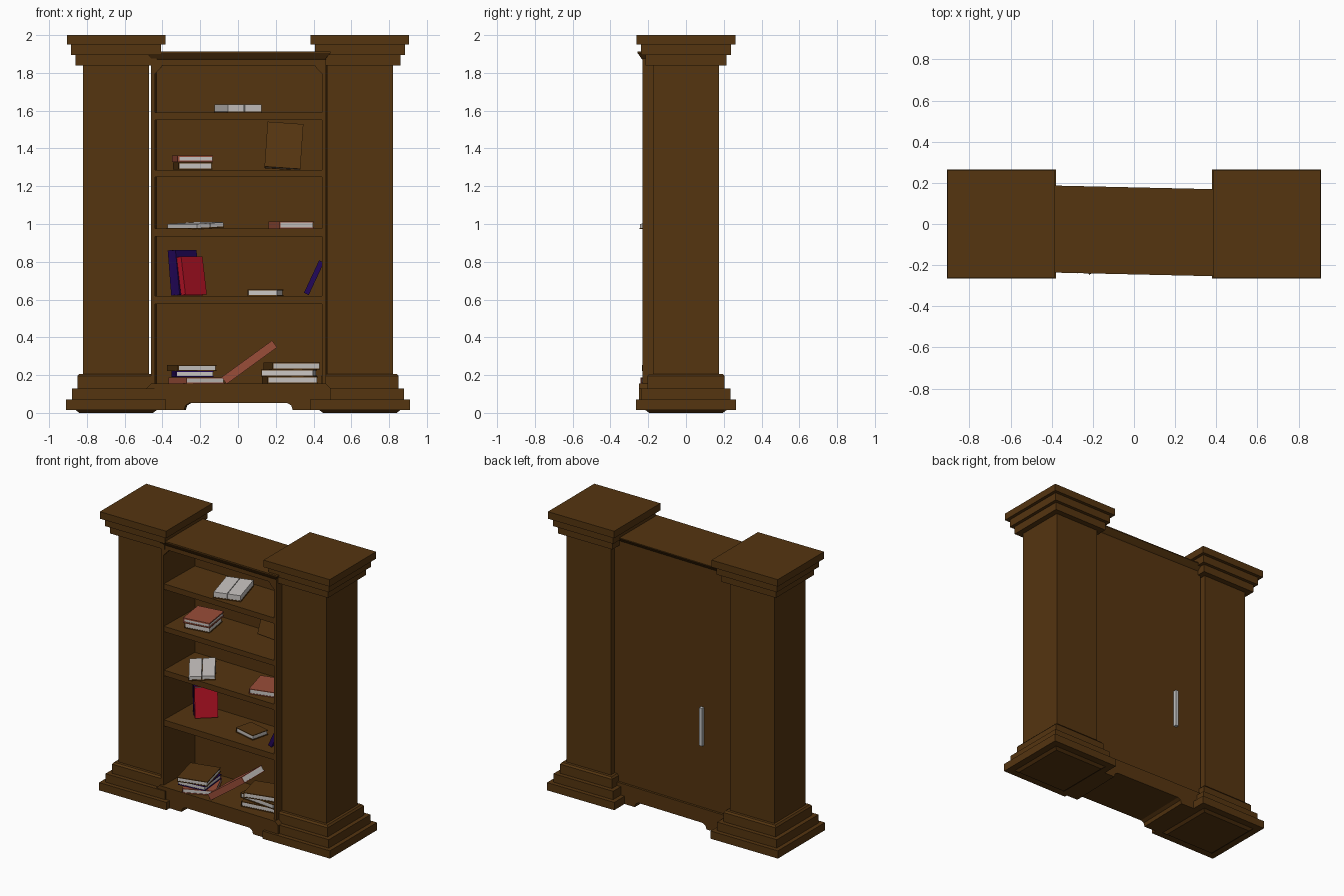
import bpy, bmesh
from math import radians
from mathutils import Matrix

if "Cube" in bpy.data.objects:
    bpy.data.objects.remove(bpy.data.objects["Cube"])


def material(name, rgb):
    m = bpy.data.materials.new(name)
    m.diffuse_color = (*rgb, 1)
    m.use_nodes = True
    m.node_tree.nodes["Principled BSDF"].inputs["Base Color"].default_value = m.diffuse_color
    return m


WOOD = material("dark brown wood", (0.090, 0.035, 0.005))
PAGES = material("off white paper", (0.60, 0.57, 0.55))
TERRA = material("terracotta cover", (0.32, 0.075, 0.040))
RED = material("red cover", (0.45, 0.006, 0.018))
BLUE = material("dark blue cover", (0.016, 0.002, 0.100))
METAL = material("light grey metal", (0.55, 0.55, 0.55))

# the bookcase is a hidden door, standing slightly ajar
AJAR = Matrix.Rotation(radians(-1.3), 4, 'Z')


def finish(name, bm, mats, matrix=None):
    bmesh.ops.recalc_face_normals(bm, faces=bm.faces)
    me = bpy.data.meshes.new(name)
    bm.to_mesh(me)
    bm.free()
    for m in mats:
        me.materials.append(m)
    ob = bpy.data.objects.new(name, me)
    bpy.context.collection.objects.link(ob)
    if matrix is not None:
        ob.matrix_world = matrix
    return ob


def add_box(bm, x0, x1, y0, y1, z0, z1, mi=0):
    m = Matrix.Translation(((x0 + x1) / 2, (y0 + y1) / 2, (z0 + z1) / 2)) \
        @ Matrix.Diagonal((x1 - x0, y1 - y0, z1 - z0, 1))
    vs = bmesh.ops.create_cube(bm, size=1, matrix=m)["verts"]
    for f in {f for v in vs for f in v.link_faces}:
        f.material_index = mi


def box(name, *b, mat=WOOD):
    bm = bmesh.new()
    add_box(bm, *b)
    return finish(name, bm, [mat], AJAR)


def prism(name, pts, y0, y1):
    """Extrude an x-z outline from y0 to y1."""
    bm = bmesh.new()
    f = bm.faces.new([bm.verts.new((x, y0, z)) for x, z in pts])
    r = bmesh.ops.extrude_face_region(bm, geom=[f])
    for v in r["geom"]:
        if isinstance(v, bmesh.types.BMVert):
            v.co.y = y1
    return finish(name, bm, [WOOD], AJAR)


def loft(name, rings, matrix=None):
    """Stack of rectangles (x0, x1, y0, y1, z), bridged and capped."""
    bm = bmesh.new()
    loops = [[bm.verts.new(p) for p in
              ((a, c, z), (b, c, z), (b, d, z), (a, d, z))]
             for a, b, c, d, z in rings]
    for lo, hi in zip(loops, loops[1:]):
        for i in range(4):
            j = (i + 1) % 4
            bm.faces.new((lo[i], lo[j], hi[j], hi[i]))
    bm.faces.new(loops[0])
    bm.faces.new(loops[-1])
    return finish(name, bm, [WOOD], matrix)


# square columns with stepped base and capital: (half width, height)
PROFILE = [(.195, 0), (.215, .015), (.265, .015), (.265, .07), (.235, .07),
           (.235, .13), (.205, .13), (.205, .195), (.195, .207), (.175, .207),
           (.175, 1.84), (.215, 1.84), (.215, 1.895), (.238, 1.895),
           (.238, 1.95), (.261, 1.95), (.261, 2.0)]
for side, cx in (("left", -.645), ("right", .645)):
    loft(side + "_column", [(cx - h, cx + h, -h, h, z) for h, z in PROFILE])

# bookcase carcass
L, R, FRONT, BACK = -.455, .47, -.22, .122
box("left_side_panel", L, L + .02, FRONT, BACK, .155, 1.84)
box("right_side_panel", R - .02, R, FRONT, BACK, .155, 1.84)
box("back_panel", L, R, BACK, .142, .155, 1.87)
box("top_board", L, R, FRONT, BACK, 1.84, 1.87)
FLOORS = [.62, .975, 1.287, 1.59]
for i, (z, t) in enumerate(zip(FLOORS, (.043, .04, .038, .04))):
    box(f"shelf_{i + 1}", L + .02, R - .02, FRONT + .004, BACK, z - t, z)

# chamfered corners at the top of the opening
for name, x, s in (("left", L + .02, 1), ("right", R - .02, -1)):
    prism(name + "_corner_block",
          [(x, 1.84), (x + s * .04, 1.84), (x + s * .03, 1.825), (x, 1.795)],
          FRONT, FRONT + .02)

# flared cornice
loft("cornice", [(L, R, FRONT, .142, 1.87), (L, R, FRONT - .006, .15, 1.877),
                 (L - .025, R + .025, -.245, .178, 1.905),
                 (L - .025, R + .025, -.245, .178, 1.912)], AJAR)

# plinth with a shallow arch cut between its feet
prism("plinth", [(-.48, .015), (-.28, .015), (-.272, .04), (-.25, .053),
                 (.265, .053), (.287, .04), (.295, .015), (.495, .015),
                 (.495, .13), (.47, .155), (L, .155), (-.48, .13)],
      -.237, .158)

# pull handle on the back of the door
box("door_handle", -.25, -.226, .142, .164, .60, .87, mat=METAL)


# books: cover boards with a spine on local -x, paper block inset between
def book(name, size, loc, rot=(0, 0, 0), cover=WOOD, board=.005):
    w, d, t = (s / 2 for s in size)
    bm = bmesh.new()
    add_box(bm, -w, w, -d, d, -t, -t + board)
    add_box(bm, -w, w, -d, d, t - board, t)
    add_box(bm, -w, -w + board, -d, d, -t + board, t - board)
    add_box(bm, -w + board, w - .004, -d + .004, d - .004,
            -t + board, t - board, 1)
    ob = finish(name, bm, [cover, PAGES])
    ob.location = loc
    ob.rotation_euler = [radians(a) for a in rot]


def open_book(name, w, d, t, loc, rot):
    """Brown cover lying flat with two swelling page blocks on top."""
    bm = bmesh.new()
    add_box(bm, -w / 2, w / 2, -d / 2, d / 2, 0, .006)
    for s in (-1, 1):
        x0, x1 = sorted((s * .002, s * (w / 2 - .003)))
        add_box(bm, x0, x1, -d / 2 + .003, d / 2 - .003, .006, t, 1)
    ob = finish(name, bm, [WOOD, PAGES])
    ob.location = loc
    ob.rotation_euler = [radians(a) for a in rot]


# top shelf
open_book("open_book_top", .19, .26, .042, (0, -.05, 1.59), (0, 0, 16))

# fourth shelf
book("flat_book_brown", (.18, .19, .038), (-.24, -.045, 1.307), (0, 0, 9))
book("flat_book_terracotta", (.19, .21, .036), (-.24, -.045, 1.345),
     (0, 0, 8), TERRA, .009)
book("propped_book", (.19, .25, .03), (.243, .07, 1.412), (72, 4, 0))

# third shelf
open_book("open_book_middle", .175, .285, .028, (-.225, -.08, .977),
          (0, -3, 34))
book("flat_book_middle_right", (.19, .22, .036), (.283, -.06, .994),
     (0, 0, 15), TERRA)

# second shelf
book("standing_book_red", (.15, .205, .036), (-.245, -.01, .725),
     (80, 0, 41), RED)
book("standing_book_blue", (.15, .24, .035), (-.276, .022, .742),
     (82, 0, 42), BLUE)
book("standing_book_blue_back", (.14, .24, .03), (-.305, .05, .742),
     (84, 0, 48), BLUE)
book("flat_book_small", (.165, .13, .034), (.145, -.05, .637), (0, 0, -14))
book("leaning_book_blue", (.14, .19, .028), (.402, -.09, .716),
     (115, 0, 90), BLUE)

# bottom shelf: left stack, leaning book, right stack
for i, (w, d, a, x, c) in enumerate([(.22, .23, 24, -.22, TERRA),
                                     (.20, .22, 6, -.24, BLUE),
                                     (.21, .24, 14, -.245, WOOD)]):
    book(f"left_stack_book_{i + 1}", (w, d, .032),
         (x, -.09, .172 + .033 * i), (0, 0, a), c)
book("leaning_book_terracotta", (.23, .33, .045), (.06, -.105, .268),
     (144, 0, 90), TERRA)
for i, (w, d, a, x) in enumerate([(.27, .20, 8, .275), (.28, .18, -6, .27),
                                  (.26, .20, 14, .285)]):
    book(f"right_stack_book_{i + 1}", (w, d, .036),
         (x, -.07, .174 + .037 * i), (0, 0, a))
